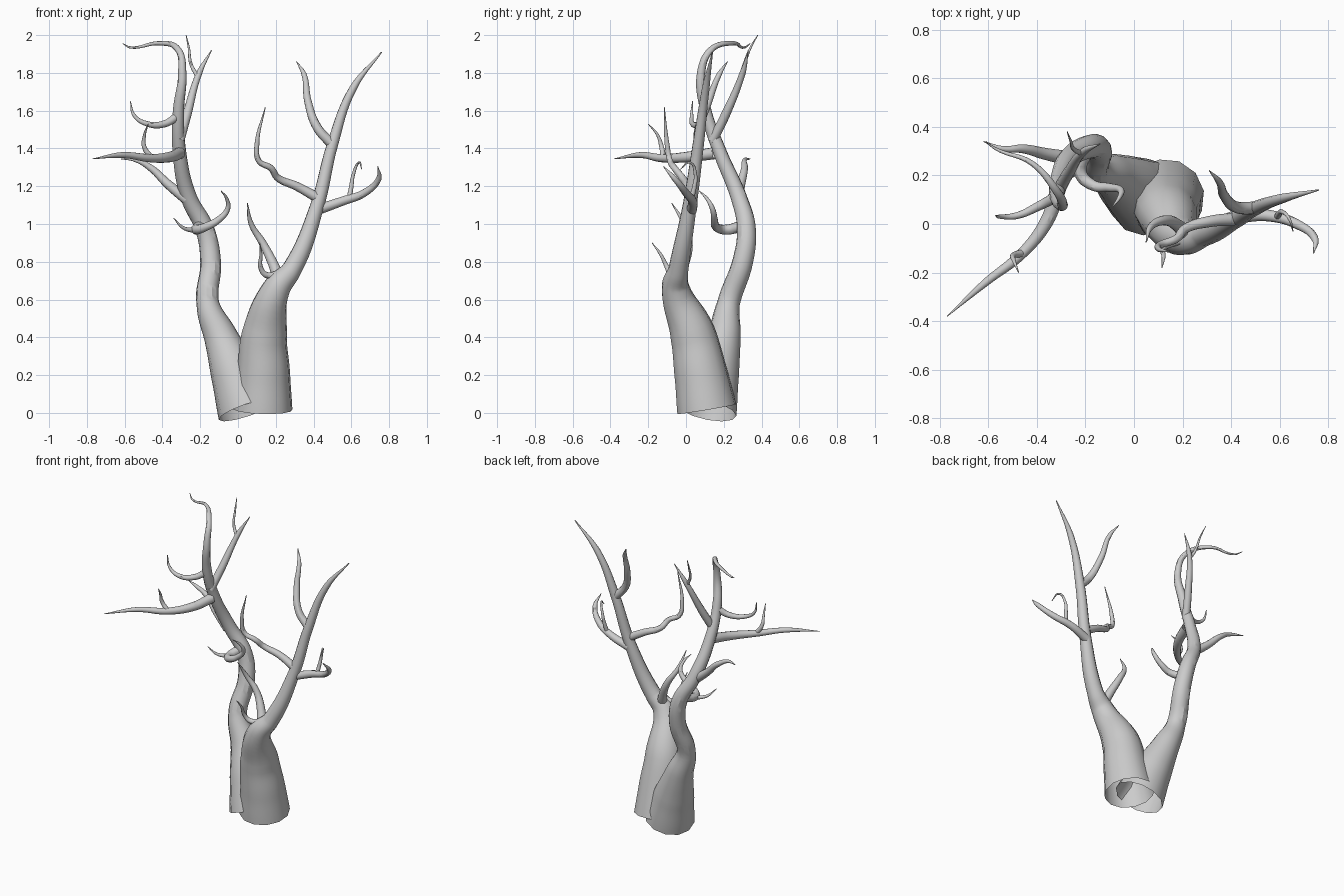
import bpy


def limb(name, pts, radii):
    """Tapered open tube along a smooth path; radii are spread over the points."""
    cu = bpy.data.curves.new(name, 'CURVE')
    cu.dimensions = '3D'
    cu.bevel_depth = 1.0
    cu.bevel_resolution = 4
    cu.resolution_u = 8
    sp = cu.splines.new('BEZIER')
    sp.bezier_points.add(len(pts) - 1)
    for i, (bp, co) in enumerate(zip(sp.bezier_points, pts)):
        bp.co = co
        bp.handle_left_type = bp.handle_right_type = 'AUTO'
        if len(radii) == len(pts):
            bp.radius = radii[i]
        else:
            t = i / (len(pts) - 1)
            bp.radius = radii[0] * (1 - t) ** 0.8 + radii[1] * t
    ob = bpy.data.objects.new(name, cu)
    bpy.context.collection.objects.link(ob)
    bpy.ops.object.select_all(action='DESELECT')
    ob.select_set(True)
    bpy.context.view_layer.objects.active = ob
    bpy.ops.object.convert(target='MESH')
    bpy.ops.object.shade_smooth_by_angle()


# two main trunks sharing one root
limb("right_trunk",
     [(.13, .11, .02), (.135, .08, .2), (.14, .035, .42), (.205, -.055, .66),
      (.285, -.04, .76), (.42, .02, 1.1), (.50, .065, 1.42), (.61, .105, 1.72), (.76, .14, 1.91)],
     [.16, .143, .122, .075, .053, .037, .030, .020, .003])
limb("left_trunk",
     [(.05, .11, .015), (-.02, .155, .22), (-.09, .20, .4), (-.16, .225, .58), (-.145, .30, .8),
      (-.175, .32, .97), (-.26, .28, 1.14), (-.31, .18, 1.38), (-.315, .105, 1.6), (-.295, .08, 1.8),
      (-.315, .13, 1.92), (-.42, .25, 1.957), (-.57, .31, 1.935), (-.61, .34, 1.955)],
     [.16, .128, .09, .06, .055, .05, .043, .036, .03, .022, .017, .011, .006, .002])

# branches of the left trunk
limb("upper_branch", [(-.31, .14, 1.44), (-.27, .21, 1.58), (-.205, .30, 1.8), (-.14, .33, 1.92)],
     [.026, .024, .016, .002])
limb("upper_twig", [(-.215, .29, 1.78), (-.25, .31, 1.85), (-.26, .34, 1.93), (-.275, .38, 2.0)],
     [.011, .002])
limb("long_left_branch",
     [(-.31, .15, 1.375), (-.36, .01, 1.355), (-.46, -.12, 1.348), (-.61, -.24, 1.365), (-.77, -.38, 1.345)],
     [.032, .028, .022, .016, .002])
limb("long_left_twig", [(-.46, -.12, 1.35), (-.497, -.13, 1.41), (-.495, -.15, 1.47), (-.475, -.20, 1.53)],
     [.016, .002])
limb("curled_left_branch",
     [(-.315, .115, 1.575), (-.39, .075, 1.53), (-.48, .035, 1.53), (-.55, .03, 1.575), (-.57, .035, 1.65)],
     [.023, .002])
limb("rear_left_branch",
     [(-.27, .27, 1.13), (-.37, .29, 1.21), (-.46, .31, 1.295), (-.54, .31, 1.338), (-.62, .34, 1.345)],
     [.03, .002])
limb("inner_branch",
     [(-.20, .30, .99), (-.22, .21, .97), (-.17, .16, .985), (-.10, .15, 1.025), (-.055, .14, 1.08),
      (-.06, .11, 1.135), (-.09, .07, 1.175)], [.03, .002])
limb("inner_twig", [(-.23, .22, .965), (-.29, .18, .98), (-.34, .15, 1.03)], [.014, .002])

# branches of the right trunk
limb("outer_right_branch",
     [(.42, .03, 1.075), (.55, .035, 1.12), (.67, .0, 1.165), (.745, -.06, 1.24), (.74, -.12, 1.305)],
     [.028, .024, .02, .015, .002])
limb("outer_right_twig",
     [(.59, .03, 1.14), (.60, .045, 1.2), (.61, .05, 1.26), (.64, .02, 1.325), (.655, -.03, 1.29)],
     [.014, .002])
limb("middle_branch",
     [(.42, .02, 1.14), (.31, .01, 1.2), (.21, -.02, 1.245), (.175, -.06, 1.295), (.11, -.085, 1.335),
      (.10, -.1, 1.42), (.145, -.115, 1.62)],
     [.027, .023, .019, .017, .015, .013, .002])
limb("upper_right_branch",
     [(.50, .065, 1.42), (.42, .07, 1.51), (.37, .12, 1.65), (.35, .175, 1.79), (.31, .22, 1.86)],
     [.027, .024, .02, .014, .002])
limb("low_branch",
     [(.22, -.05, .7), (.185, -.01, .79), (.13, .015, .9), (.07, -.01, 1.0), (.05, -.075, 1.11)],
     [.035, .027, .021, .014, .002])
limb("low_twig",
     [(.22, -.06, .735), (.15, -.08, .73), (.12, -.1, .77), (.122, -.135, .84), (.115, -.18, .9)],
     [.02, .002])
